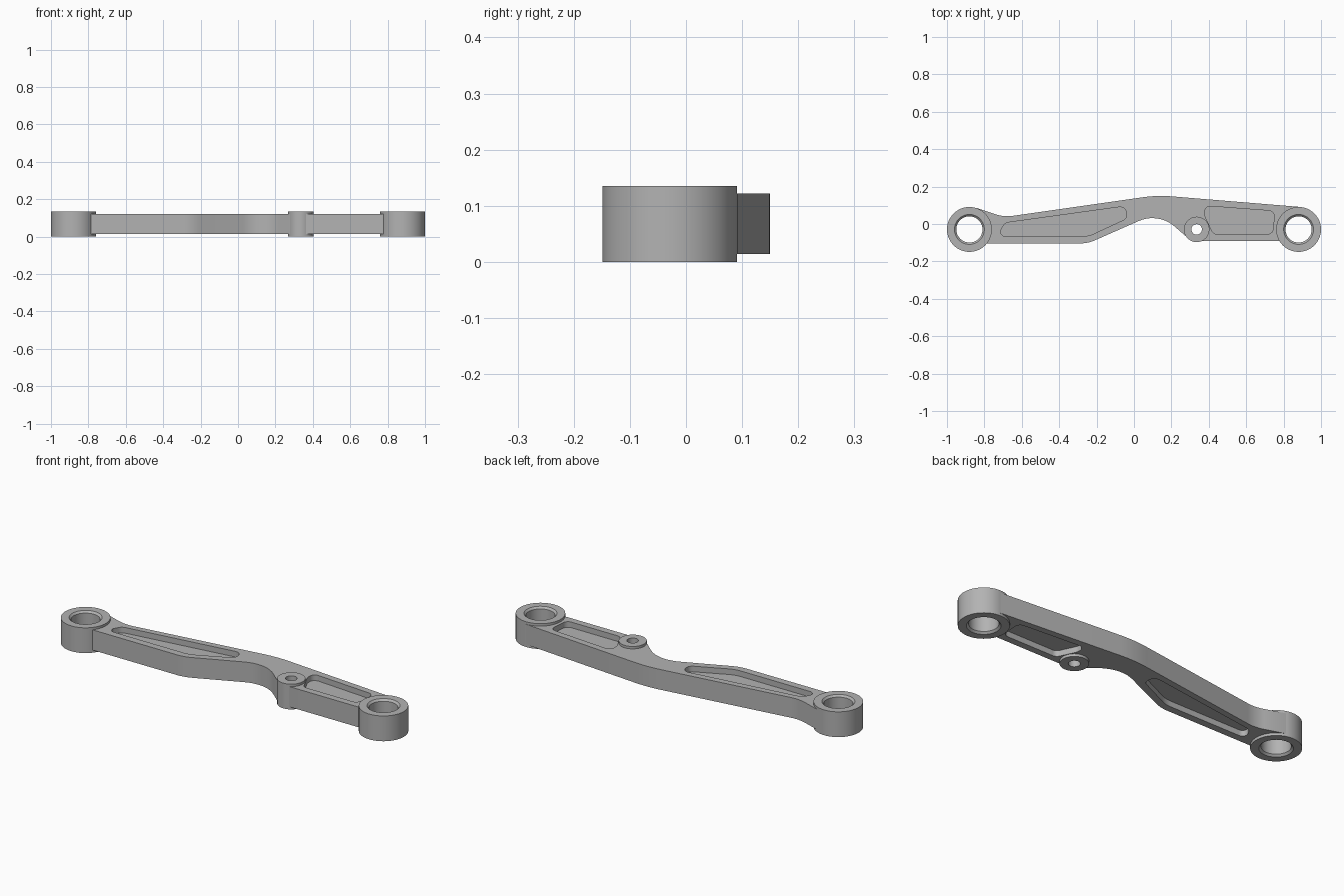
import bpy, bmesh, math
from mathutils import Vector

cube = bpy.data.objects.get("Cube")
if cube:
    bpy.data.objects.remove(cube, do_unlink=True)

steel = bpy.data.materials.new("grey_metal")
grey = (0.45, 0.45, 0.45, 1)
steel.diffuse_color = grey
steel.use_nodes = True
steel.node_tree.nodes["Principled BSDF"].inputs["Base Color"].default_value = grey

HEIGHT = 0.135
ARM_LOW, ARM_HIGH = 0.014, 0.122
POCKET = 0.03
EYE_X, AXIS_Y, PIVOT_X = 0.88, -0.029, 0.335


def rounded(corners, steps=10):
    """Replace each (x, y, radius) corner with an arc."""
    out = []
    for i, (x, y, r) in enumerate(corners):
        p = Vector((x, y))
        if r == 0:
            out.append(p)
            continue
        a = (Vector(corners[i - 1][:2]) - p).normalized()
        b = (Vector(corners[(i + 1) % len(corners)][:2]) - p).normalized()
        half = a.angle(b) / 2
        centre = p + (a + b).normalized() * (r / math.sin(half))
        start = p + a * (r / math.tan(half)) - centre
        end = p + b * (r / math.tan(half)) - centre
        sweep = math.pi - 2 * half
        for k in range(steps + 1):
            t = k / steps
            out.append(centre + (start * math.sin((1 - t) * sweep)
                                 + end * math.sin(t * sweep)) / math.sin(sweep))
    return out


def finish(name, bm):
    bmesh.ops.recalc_face_normals(bm, faces=bm.faces)
    mesh = bpy.data.meshes.new(name)
    bm.to_mesh(mesh)
    bm.free()
    mesh.materials.append(steel)
    obj = bpy.data.objects.new(name, mesh)
    bpy.context.collection.objects.link(obj)
    return obj


def prism(name, outline, low, high):
    bm = bmesh.new()
    face = bm.faces.new([bm.verts.new((p.x, p.y, low)) for p in outline])
    top = bmesh.ops.extrude_face_region(bm, geom=[face])["geom"]
    bmesh.ops.translate(bm, vec=(0, 0, high - low),
                        verts=[v for v in top if isinstance(v, bmesh.types.BMVert)])
    return finish(name, bm)


def circle(x, radius, n=64):
    return [Vector((x + radius * math.cos(math.tau * k / n),
                    AXIS_Y + radius * math.sin(math.tau * k / n))) for k in range(n)]


def tube(name, x, outer, bore, chamfer):
    """Closed ring section spun around a vertical axis."""
    section = [(outer, 0), (outer, HEIGHT), (bore + chamfer, HEIGHT), (bore, HEIGHT - chamfer),
               (bore, chamfer), (bore + chamfer, 0)]
    bm = bmesh.new()
    loop = [bm.verts.new((x + r, AXIS_Y, z)) for r, z in section]
    edges = [bm.edges.new((loop[i - 1], loop[i])) for i in range(len(loop))]
    bmesh.ops.spin(bm, geom=loop + edges, cent=(x, AXIS_Y, 0), axis=(0, 0, 1),
                   angle=math.tau, steps=64, use_duplicate=False)
    bmesh.ops.remove_doubles(bm, verts=bm.verts, dist=1e-5)
    return finish(name, bm)


def cut(obj, cutter):
    cutter.hide_render = True
    mod = obj.modifiers.new("cut", "BOOLEAN")
    mod.operation, mod.solver, mod.object = "DIFFERENCE", "EXACT", cutter
    bpy.context.view_layer.objects.active = obj
    bpy.ops.object.modifier_apply(modifier=mod.name)
    bpy.data.objects.remove(cutter, do_unlink=True)


# Bent arm
arm = prism("arm", rounded([
    (-EYE_X, -0.104, 0), (-0.247, -0.104, 0.2), (0.13, 0.062, 0.18), (0.287, -0.074, 0),
    (0.305, -0.087, 0), (0.335, -0.09, 0), (EYE_X, -0.09, 0), (EYE_X, 0.092, 0),
    (0.125, 0.154, 0.7), (-0.695, 0.037, 0.2), (-0.84, 0.085, 0), (-EYE_X, 0.085, 0),
]), ARM_LOW, ARM_HIGH)

# Pockets on both faces
pockets = [
    [(-0.73, -0.066, 0.025), (-0.245, -0.066, 0.15), (-0.04, 0.029, 0.03),
     (-0.04, 0.096, 0.035), (-0.69, 0.006, 0.04)],
    [(0.425, -0.054, 0.03), (0.742, -0.054, 0.03), (0.752, 0.069, 0.03),
     (0.378, 0.097, 0.03), (0.378, 0.045, 0.03)],
]
for corners in pockets:
    outline = rounded(corners)
    cut(arm, prism("pocket_cutter", outline, ARM_HIGH - POCKET, 0.2))
    cut(arm, prism("pocket_cutter", outline, -0.1, ARM_LOW + POCKET))

# Clearance for the bores
for x, radius in ((-EYE_X, 0.1), (EYE_X, 0.1), (PIVOT_X, 0.05)):
    cut(arm, prism("bore_cutter", circle(x, radius), -0.1, 0.3))

# End eyes and pivot boss
parts = [arm,
         tube("right_eye", -EYE_X, 0.12, 0.07, 0.01),
         tube("left_eye", EYE_X, 0.12, 0.07, 0.01),
         tube("pivot_boss", PIVOT_X, 0.068, 0.028, 0)]
bpy.ops.object.select_all(action="DESELECT")
for part in parts:
    part.select_set(True)
bpy.context.view_layer.objects.active = arm
bpy.ops.object.shade_smooth_by_angle(angle=math.radians(30))
